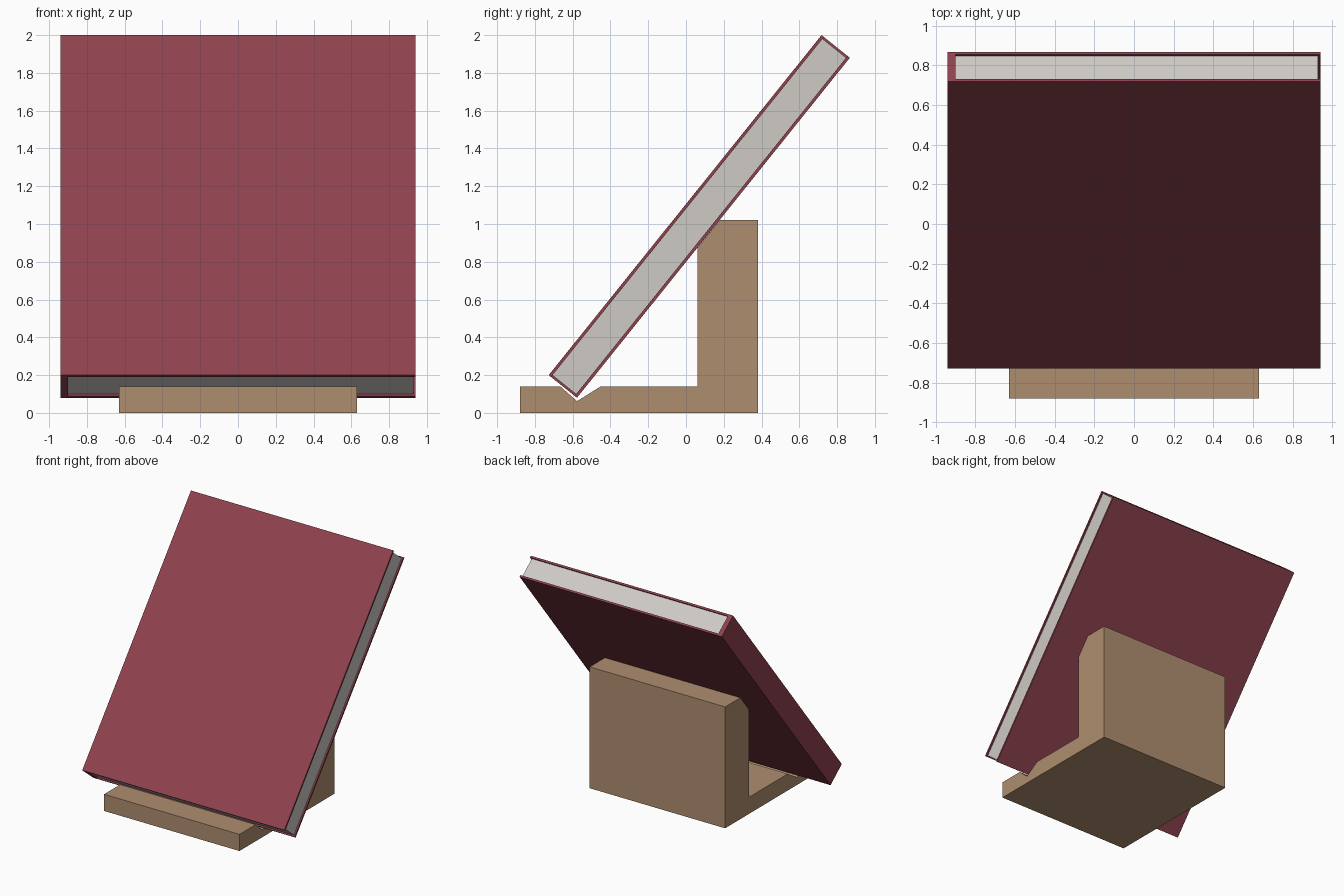
import bpy, bmesh
from mathutils import Vector

if "Cube" in bpy.data.objects:
    bpy.data.objects.remove(bpy.data.objects["Cube"])


def material(name, rgb):
    m = bpy.data.materials.new(name)
    m.diffuse_color = (*rgb, 1)
    m.use_nodes = True
    m.node_tree.nodes["Principled BSDF"].inputs["Base Color"].default_value = m.diffuse_color
    return m


WOOD = material("tan wood", (0.43, 0.27, 0.16))
COVER = material("maroon cover", (0.275, 0.054, 0.076))
PAPER = material("page grey", (0.62, 0.59, 0.56))


def prism(name, profile, x0, x1, mat):
    """Extrude a closed (y, z) profile from x0 to x1."""
    bm = bmesh.new()
    face = bm.faces.new([bm.verts.new((x0, y, z)) for y, z in profile])
    ext = bmesh.ops.extrude_face_region(bm, geom=[face])
    verts = [g for g in ext["geom"] if isinstance(g, bmesh.types.BMVert)]
    bmesh.ops.translate(bm, verts=verts, vec=(x1 - x0, 0, 0))
    bmesh.ops.recalc_face_normals(bm, faces=bm.faces)
    me = bpy.data.meshes.new(name)
    bm.to_mesh(me)
    bm.free()
    me.materials.append(mat)
    ob = bpy.data.objects.new(name, me)
    bpy.context.collection.objects.link(ob)
    return ob


# Stand: base with a V groove, and an upright with a slanted rest
prism("stand", [(-0.88, 0), (0.38, 0), (0.38, 1.02), (0.178, 1.02),
                (0.06, 0.872), (0.06, 0.14), (-0.452, 0.14),
                (-0.577, 0.062), (-0.665, 0.14), (-0.88, 0.14)],
      -0.63, 0.63, WOOD)

# Leaning book, laid out along its height (up) and thickness (back)
CORNER = Vector((-0.727, 0.2))
UP = Vector((0.626, 0.780)).normalized()
BACK = Vector((UP.y, -UP.x))
HEIGHT, THICK, BOARD, INSET = 2.308, 0.192, 0.016, 0.012


def slab(name, u0, u1, t0, t1, x0, x1, mat):
    pts = [CORNER + UP * u + BACK * t
           for u, t in ((u0, t0), (u1, t0), (u1, t1), (u0, t1))]
    prism(name, [tuple(p) for p in pts], x0, x1, mat)


# Cover boards, spine and recessed page block
slab("front_cover", 0, HEIGHT, 0, BOARD, -0.94, 0.94, COVER)
slab("back_cover", 0, HEIGHT, THICK - BOARD, THICK, -0.94, 0.94, COVER)
slab("spine", 0, HEIGHT, BOARD, THICK - BOARD, -0.94, -0.90, COVER)
slab("pages", INSET, HEIGHT - INSET, BOARD, THICK - BOARD,
     -0.90, 0.94 - INSET, PAPER)
